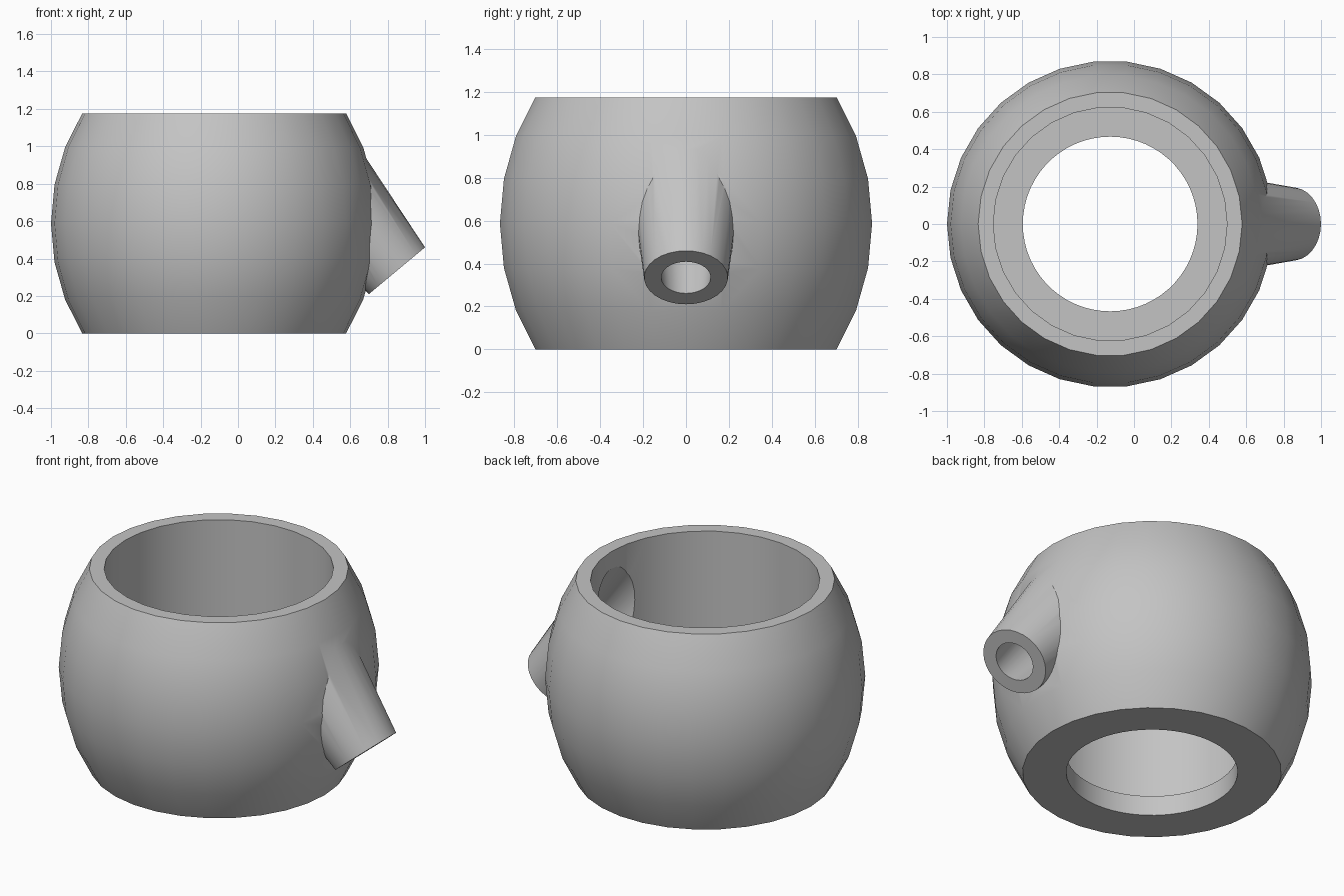
import bpy, math
from mathutils import Matrix

cube = bpy.data.objects.get("Cube")
if cube:
    bpy.data.objects.remove(cube, do_unlink=True)

grey = bpy.data.materials.new("plain_grey")
grey.use_nodes = True
colour = (0.55, 0.55, 0.55, 1.0)
grey.diffuse_color = colour
grey.node_tree.nodes["Principled BSDF"].inputs["Base Color"].default_value = colour

CENTRE_X, HEIGHT, RADIUS = -0.1275, 1.175, 0.8725


def lathe(name, profile, matrix, segments=30):
    """Closed solid turned from (radius, z) points listed from bottom to top."""
    verts, faces = [], []
    for r, z in profile:
        for i in range(segments):
            a = math.tau * i / segments
            verts.append((r * math.cos(a), r * math.sin(a), z))
    for k in range(len(profile) - 1):
        for i in range(segments):
            j = (i + 1) % segments
            low, high = k * segments, (k + 1) * segments
            faces.append((low + i, low + j, high + j, high + i))
    faces.append(tuple(reversed(range(segments))))
    faces.append(tuple(range(len(verts) - segments, len(verts))))
    mesh = bpy.data.meshes.new(name)
    mesh.from_pydata(verts, [], faces)
    mesh.transform(matrix)
    mesh.materials.append(grey)
    obj = bpy.data.objects.new(name, mesh)
    bpy.context.collection.objects.link(obj)
    return obj


def combine(target, other, operation):
    """Apply a boolean and discard the helper."""
    mod = target.modifiers.new(operation.title(), 'BOOLEAN')
    mod.operation, mod.solver, mod.object = operation, 'EXACT', other
    bpy.context.view_layer.objects.active = target
    bpy.ops.object.modifier_apply(modifier=mod.name)
    bpy.data.objects.remove(other, do_unlink=True)


upright = Matrix.Translation((CENTRE_X, 0, 0))
# Spout axis runs from the mouth up and inward
slanted = Matrix.Translation((0.85, 0, 0.335)) @ Matrix.Rotation(math.radians(-39.8), 4, 'Y')

# Bulging body: an ellipsoid cut flat at both ends
rings = [math.radians(12 * k) for k in range(-3, 4)]
top_sine = math.sin(rings[-1])
body = lathe("pot_body", [(RADIUS * math.cos(a), HEIGHT / 2 * (1 + math.sin(a) / top_sine))
                          for a in rings], upright)

# Tapered spout
spout = lathe("spout", [(0.195, 0), (0.273, 0.7)], slanted)
combine(body, spout, 'UNION')

# Cavity, hole in the floor, and spout bore
cutters = [
    lathe("cavity", [(0.625, 0.12), (0.625, 1.5)], upright),
    lathe("floor_hole", [(0.467, -0.2), (0.467, 0.4)], upright, 60),
    lathe("spout_bore", [(0.11, -0.05), (0.212, 0.9)], slanted),
]
for cutter in cutters:
    cutter.hide_render = True
    combine(body, cutter, 'DIFFERENCE')

bpy.ops.object.select_all(action='DESELECT')
body.select_set(True)
bpy.context.view_layer.objects.active = body
bpy.ops.object.shade_smooth_by_angle(angle=math.radians(30))
